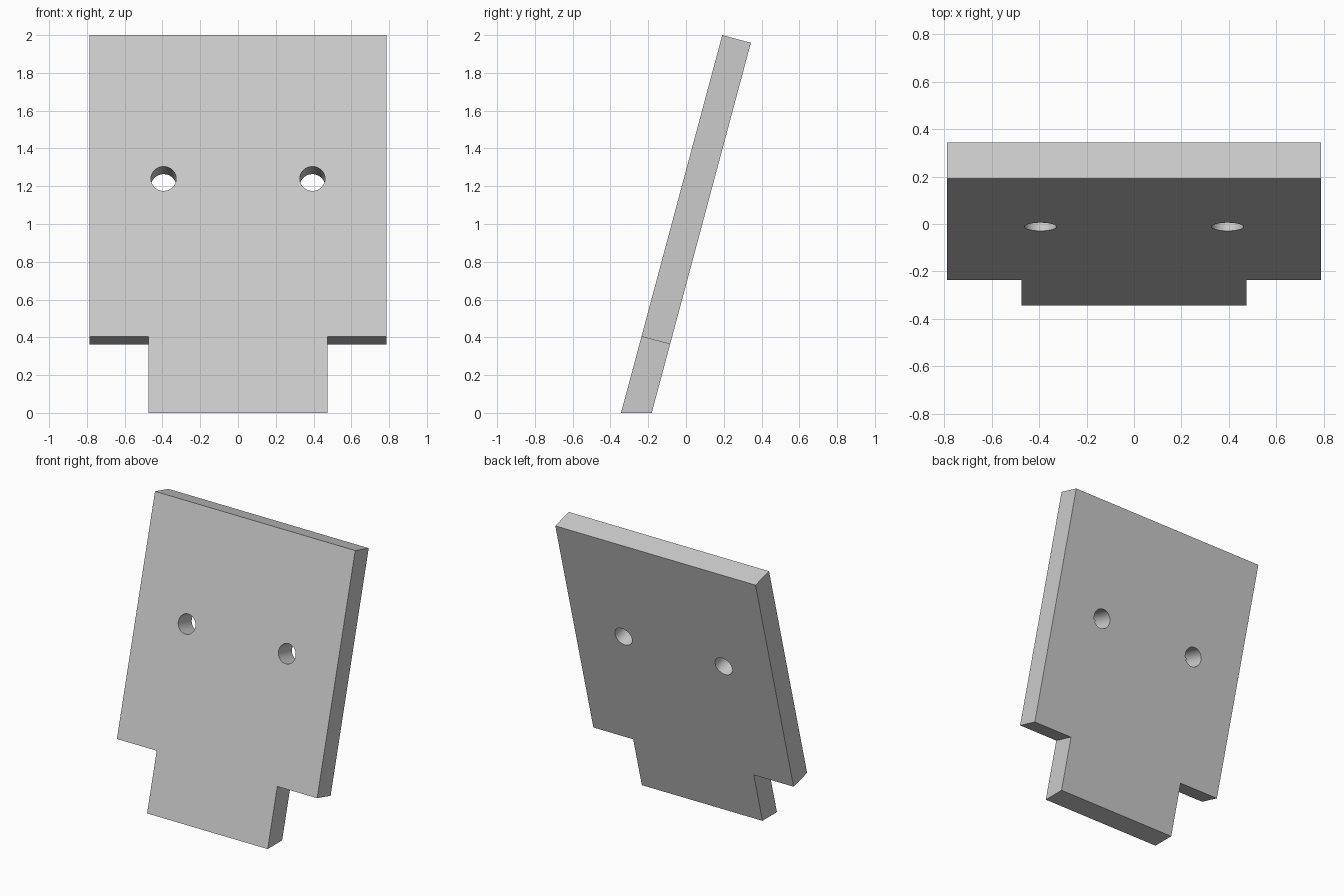
import bpy
import bmesh
import math
from mathutils import Matrix

default = bpy.data.objects.get("Cube")
if default:
    bpy.data.objects.remove(default, do_unlink=True)

TILT = math.radians(15)
HALF_WIDTH, HALF_TAB = 0.787, 0.474
THICK = 0.157
HEIGHT = 2 / math.cos(TILT)          # measured along the slope
SHOULDER = 0.404 / math.cos(TILT)
HOLE_X, HOLE_UP, HOLE_RADIUS = 0.394, HEIGHT - 0.787, 0.067

# Leaning frame: front bottom edge on the ground, panel tilted back
LEAN = Matrix.Translation((0, -0.344, 0)) @ Matrix.Rotation(-TILT, 4, "X")

grey = bpy.data.materials.new("light grey")
grey.use_nodes = True
colour = (0.6, 0.6, 0.6, 1)
grey.diffuse_color = colour
grey.node_tree.nodes["Principled BSDF"].inputs["Base Color"].default_value = colour


def add_object(name, bm):
    bmesh.ops.recalc_face_normals(bm, faces=bm.faces)
    mesh = bpy.data.meshes.new(name)
    bm.to_mesh(mesh)
    bm.free()
    mesh.materials.append(grey)
    obj = bpy.data.objects.new(name, mesh)
    bpy.context.collection.objects.link(obj)
    return obj


# Panel outline with a narrower tab at the foot
half = [(HALF_TAB, 0), (HALF_TAB, SHOULDER), (HALF_WIDTH, SHOULDER), (HALF_WIDTH, HEIGHT)]
outline = half + [(-x, u) for x, u in reversed(half)]
bm = bmesh.new()
face = bm.faces.new([bm.verts.new((x, 0, u)) for x, u in outline])
extruded = bmesh.ops.extrude_face_region(bm, geom=[face], use_keep_orig=True)
back = [v for v in extruded["geom"] if isinstance(v, bmesh.types.BMVert)]
bmesh.ops.translate(bm, verts=back, vec=(0, THICK, 0))
bm.transform(LEAN)

# Foot trimmed level with the ground
cut = bmesh.ops.bisect_plane(bm, geom=bm.verts[:] + bm.edges[:] + bm.faces[:], dist=1e-5,
                             plane_co=(0, 0, 0), plane_no=(0, 0, -1), clear_outer=True)
bmesh.ops.holes_fill(bm, edges=[e for e in bm.edges if e.is_boundary], sides=0)
panel = add_object("panel", bm)

# Two round holes drilled square to the panel
bm = bmesh.new()
for side in (-1, 1):
    place = Matrix.Translation((side * HOLE_X, THICK / 2, HOLE_UP)) @ Matrix.Rotation(math.pi / 2, 4, "X")
    bmesh.ops.create_cone(bm, cap_ends=True, segments=48, radius1=HOLE_RADIUS,
                          radius2=HOLE_RADIUS, depth=THICK * 2, matrix=LEAN @ place)
drill = add_object("hole_cutter", bm)
drill.hide_render = True

boolean = panel.modifiers.new("holes", "BOOLEAN")
boolean.operation = "DIFFERENCE"
boolean.solver = "EXACT"
boolean.object = drill

bpy.ops.object.select_all(action="DESELECT")
panel.select_set(True)
bpy.context.view_layer.objects.active = panel
bpy.ops.object.modifier_apply(modifier=boolean.name)
bpy.data.objects.remove(drill, do_unlink=True)
bpy.ops.object.shade_smooth_by_angle(angle=math.radians(30))
